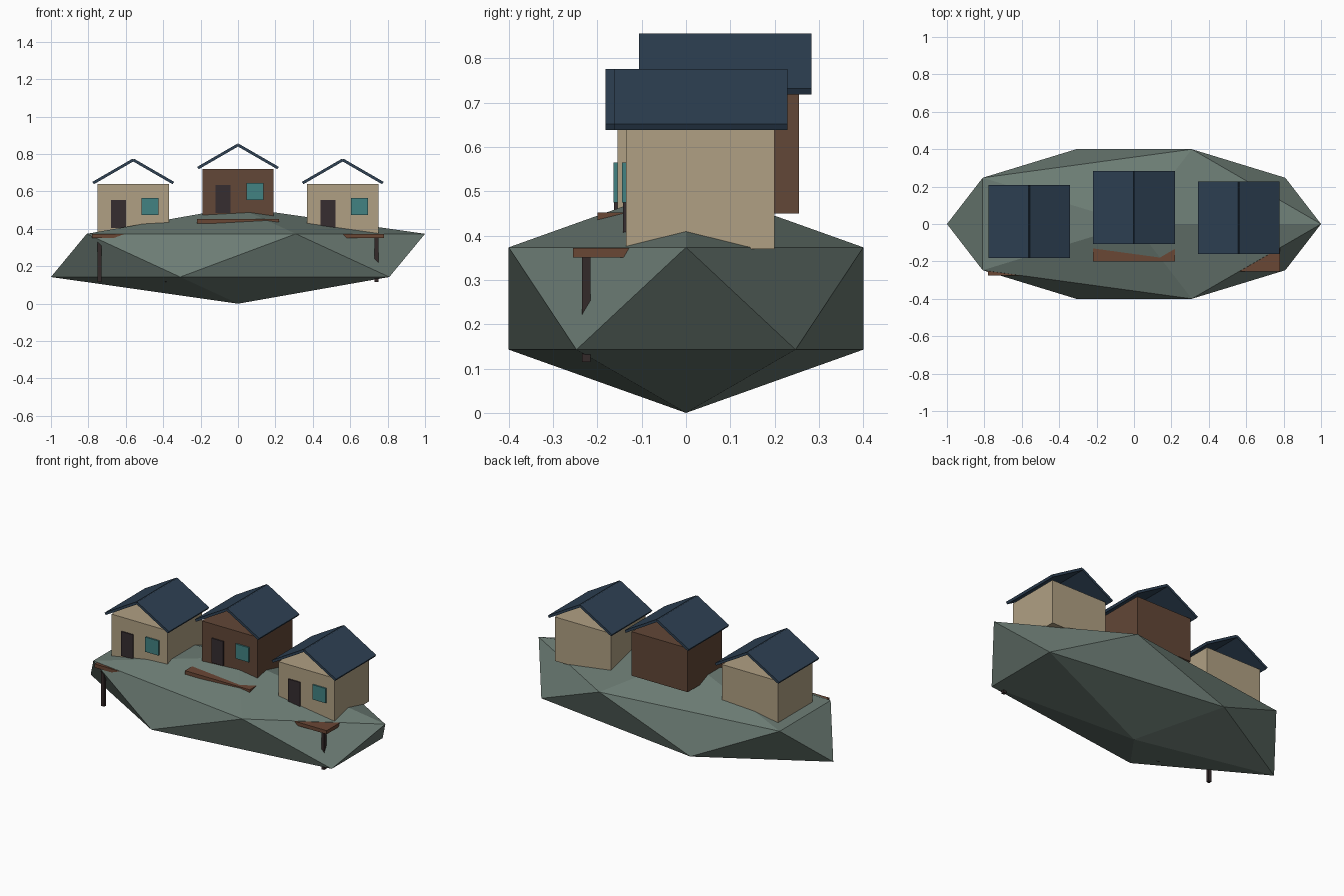
import bpy
import math

if "Cube" in bpy.data.objects:
    bpy.data.objects.remove(bpy.data.objects["Cube"], do_unlink=True)


def material(name, rgb):
    """Flat colour given as 0-255 display values, stored as linear."""
    def linear(c):
        c /= 255
        return c / 12.92 if c <= 0.04045 else ((c + 0.055) / 1.055) ** 2.4
    colour = [linear(c) for c in rgb] + [1]
    mat = bpy.data.materials.new(name)
    mat.use_nodes = True
    mat.diffuse_color = colour
    bsdf = mat.node_tree.nodes["Principled BSDF"]
    bsdf.inputs["Base Color"].default_value = colour
    bsdf.inputs["Roughness"].default_value = 0.9
    return mat


ROCK = material("grey green rock", (108, 124, 116))
TAN = material("tan plaster", (176, 160, 131))
BROWN = material("brown timber wall", (98, 71, 55))
NAVY = material("navy roof", (46, 65, 84))
TEAL = material("teal glass", (66, 130, 130))
DARK = material("dark door wood", (54, 45, 48))
DOCK = material("dock planks", (106, 71, 53))
POST = material("dark post wood", (52, 42, 42))


def box(name, centre, size, mat, tilt=0):
    bpy.ops.mesh.primitive_cube_add(size=1, location=centre, rotation=(0, tilt, 0))
    obj = bpy.context.object
    obj.name = name
    obj.scale = size
    obj.data.materials.append(mat)
    return obj


# Faceted island
bpy.ops.mesh.primitive_ico_sphere_add(subdivisions=1, radius=1, location=(0, 0, 0.258))
island = bpy.context.object
island.name = "island"
island.scale = (1.118, 0.47, 0.258)
island.data.materials.append(ROCK)


def house(side, x, y, z, wall):
    """House with open gables, door, window, and a porch dock on posts."""
    front = y - 0.1675
    box(side + "_house_walls", (x, y, z + 0.135), (0.38, 0.335, 0.27), wall)
    box(side + "_door", (x - 0.08, front - 0.001, z + 0.11), (0.08, 0.012, 0.15), DARK)
    box(side + "_window", (x + 0.09, front - 0.002, z + 0.15), (0.09, 0.014, 0.09), TEAL)

    # Roof slopes
    for name, s in (("left", 1), ("right", -1)):
        box(f"{side}_roof_{name}_slope", (x + s * 0.107, y + 0.001, z + 0.337),
            (0.248, 0.39, 0.015), NAVY, s * math.radians(30))

    # Dock and its posts
    box(side + "_dock", (x, y - 0.2225, z - 0.009), (0.44, 0.13, 0.022), DOCK)
    for name, s in (("left", 1), ("right", -1)):
        box(f"{side}_dock_{name}_post", (x + s * 0.18, y - 0.2575, z - 0.13),
            (0.02, 0.02, 0.25), POST)


house("right", -0.56, 0.0125, 0.37, TAN)
house("middle", 0, 0.0875, 0.45, BROWN)
house("left", 0.56, 0.0325, 0.37, TAN)
